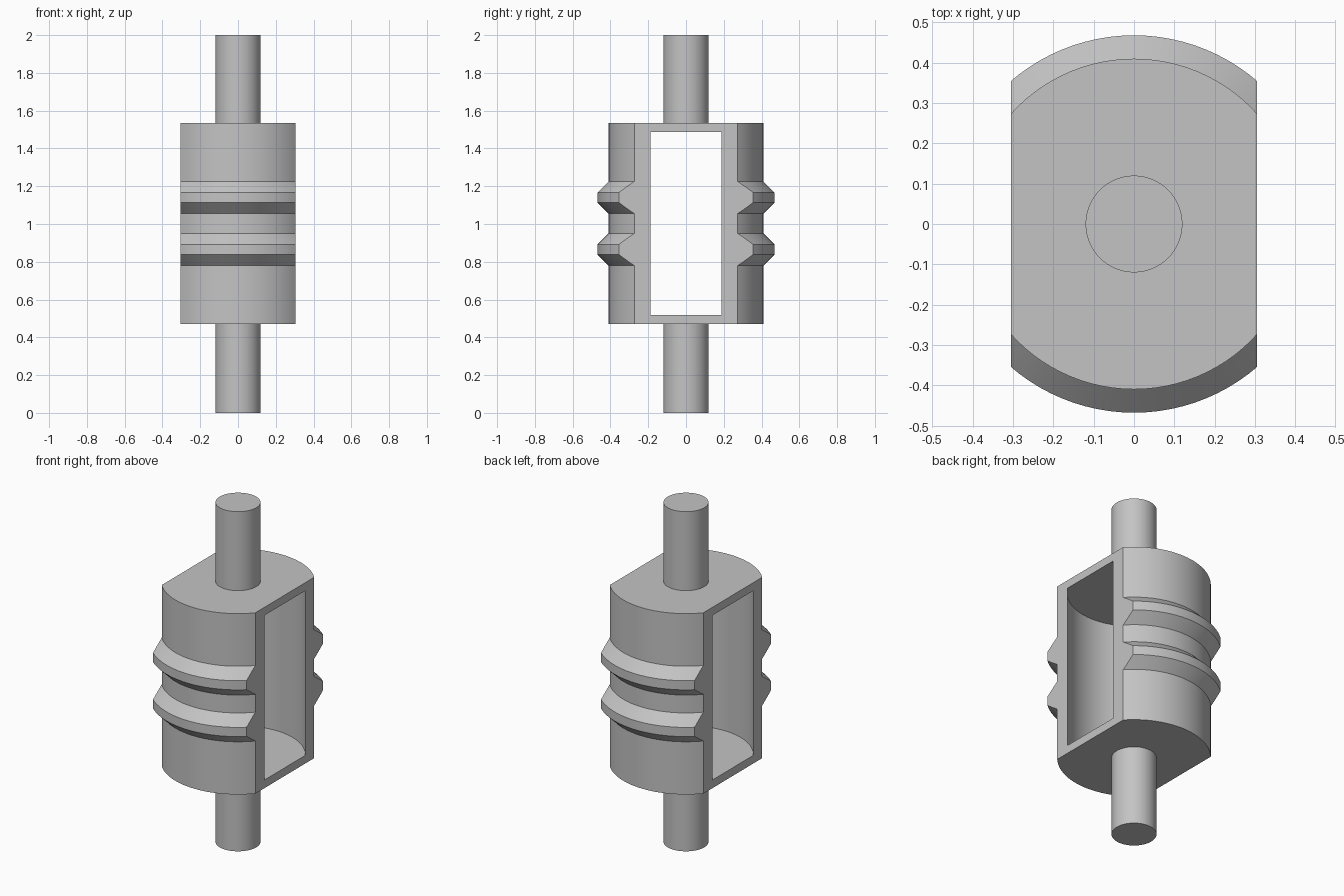
import bpy
import bmesh
import math

cube = bpy.data.objects.get("Cube")
if cube:
    bpy.data.objects.remove(cube, do_unlink=True)

grey = bpy.data.materials.new("plain grey")
grey.use_nodes = True
COLOUR = (0.55, 0.55, 0.55, 1)
grey.diffuse_color = COLOUR
grey.node_tree.nodes["Principled BSDF"].inputs["Base Color"].default_value = COLOUR

SEGMENTS = 96
BODY_R, RIDGE_R, CAVITY_R, STEM_R = 0.41, 0.468, 0.358, 0.12
BOTTOM, TOP, HALF_WIDTH = 0.47, 1.535, 0.305


def lathe(name, profile):
    """Spin a (radius, height) profile into a closed solid with flat ends."""
    bm = bmesh.new()
    rings = []
    for r, z in profile:
        rings.append([bm.verts.new((r * math.cos(a), r * math.sin(a), z))
                      for a in (2 * math.pi * i / SEGMENTS for i in range(SEGMENTS))])
    for low, high in zip(rings, rings[1:]):
        for i in range(SEGMENTS):
            j = (i + 1) % SEGMENTS
            bm.faces.new((low[i], low[j], high[j], high[i]))
    bm.faces.new(rings[0][::-1])
    bm.faces.new(rings[-1])
    return finish(name, bm)


def finish(name, bm):
    mesh = bpy.data.meshes.new(name)
    bm.to_mesh(mesh)
    bm.free()
    mesh.materials.append(grey)
    obj = bpy.data.objects.new(name, mesh)
    bpy.context.collection.objects.link(obj)
    return obj


def select(obj):
    bpy.ops.object.select_all(action='DESELECT')
    obj.select_set(True)
    bpy.context.view_layer.objects.active = obj


def boolean(obj, cutter, operation):
    mod = obj.modifiers.new(operation.lower(), 'BOOLEAN')
    mod.operation = operation
    mod.solver = 'EXACT'
    mod.object = cutter
    select(obj)
    bpy.ops.object.modifier_apply(modifier=mod.name)
    bpy.data.objects.remove(cutter, do_unlink=True)


# Round housing with two bevelled ridges
profile = [(BODY_R, BOTTOM)]
for base in (0.78, 1.055):
    profile += [(BODY_R, base), (RIDGE_R, base + 0.058),
                (RIDGE_R, base + 0.112), (BODY_R, base + 0.17)]
profile.append((BODY_R, TOP))
housing = lathe("housing", profile)

# Hollow the housing, then slice its two sides flat to open the cavity
cavity = lathe("cavity_cutter", [(CAVITY_R, BOTTOM + 0.048), (CAVITY_R, TOP - 0.048)])
boolean(housing, cavity, 'DIFFERENCE')

bm = bmesh.new()
bmesh.ops.create_cube(bm, size=2)
bmesh.ops.scale(bm, vec=(HALF_WIDTH, 1, 1), verts=bm.verts)
bmesh.ops.translate(bm, vec=(0, 0, 1), verts=bm.verts)
boolean(housing, finish("side_cutter", bm), 'INTERSECT')

# Stems at both ends
lower_stem = lathe("lower_stem", [(STEM_R, 0), (STEM_R, BOTTOM + 0.02)])
upper_stem = lathe("upper_stem", [(STEM_R, TOP - 0.02), (STEM_R, 2)])

for obj in (housing, lower_stem, upper_stem):
    select(obj)
    bpy.ops.object.shade_smooth_by_angle(angle=math.radians(25))
